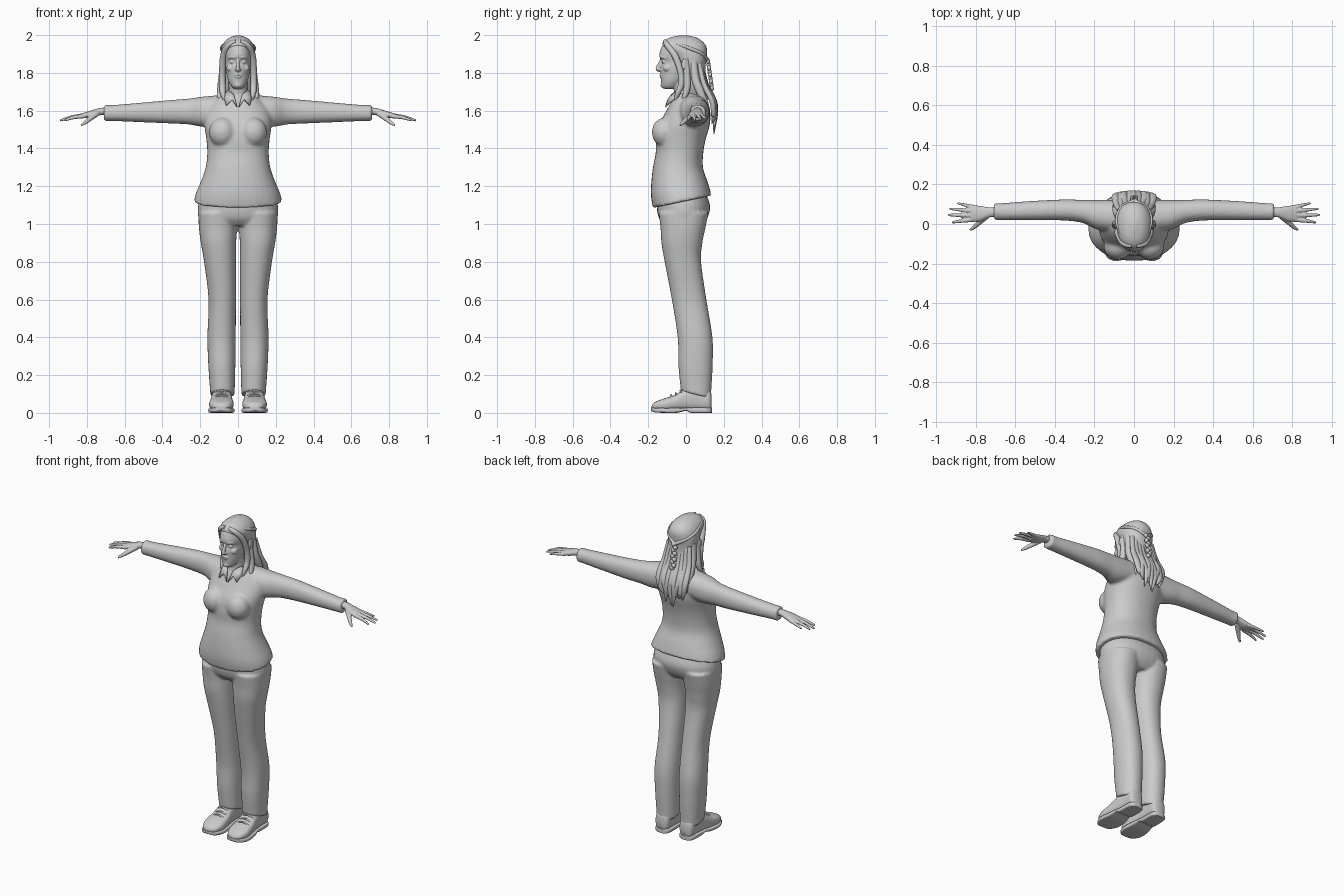
import bpy, bmesh
from math import sin, cos, pi, copysign
from mathutils import Vector, Matrix


def spline(rows, k=5):
    """Catmull-Rom interpolation of tuples."""
    out = []
    for i in range(len(rows) - 1):
        a, b, c, d = rows[max(i - 1, 0)], rows[i], rows[i + 1], rows[min(i + 2, len(rows) - 1)]
        for j in range(k):
            t = j / k
            out.append([0.5 * (2 * q + (r - p) * t + (2 * p - 5 * q + 4 * r - s) * t * t
                               + (3 * q - p - 3 * r + s) * t ** 3) for p, q, r, s in zip(a, b, c, d)])
    return out + [list(rows[-1])]


def skin(bm, rings):
    vs = [[bm.verts.new(p) for p in r] for r in rings]
    n = len(vs[0])
    for a, b in zip(vs, vs[1:]):
        for i in range(n):
            bm.faces.new((a[i], a[(i + 1) % n], b[(i + 1) % n], b[i]))
    bm.faces.new(vs[0])
    bm.faces.new(vs[-1])


def loft(bm, axis, rows, s=1, power=2.2, n=32):
    """Rows: position on axis, min/max of the other two axes, tilt along the last axis."""
    rings = []
    for t, u0, u1, v0, v1, tilt in spline([tuple(r) + (0,) * (6 - len(r)) for r in rows]):
        ring = []
        for i in range(n):
            c, d = cos(2 * pi * i / n), sin(2 * pi * i / n)
            u = (u0 + u1) / 2 + (u1 - u0) / 2 * copysign(abs(c) ** (2 / power), c)
            v = (v0 + v1) / 2 + (v1 - v0) / 2 * copysign(abs(d) ** (2 / power), d)
            w = t + tilt * v
            x, y, z = {'X': (w, u, v), 'Y': (u, w, v), 'Z': (u, v, w)}[axis]
            ring.append((s * x, y, z))
        rings.append(ring)
    skin(bm, rings)


def tube(bm, pts, s=1, flat=1.0, ref=(0, 1, 0), n=10):
    """Points: x, y, z, radius. flat thins the tube along ref."""
    path = spline(pts)
    rings = []
    for i, (x, y, z, r) in enumerate(path):
        d = Vector(path[min(i + 1, len(path) - 1)][:3]) - Vector(path[max(i - 1, 0)][:3])
        a = d.cross(Vector(ref)).normalized()
        b = a.cross(d).normalized()
        ring = [Vector((x, y, z)) + max(r, 0.001) * (a * cos(2 * pi * j / n) + b * flat * sin(2 * pi * j / n))
                for j in range(n)]
        rings.append([(s * p.x, p.y, p.z) for p in ring])
    skin(bm, rings)


def blob(bm, c, r):
    bmesh.ops.create_uvsphere(bm, u_segments=20, v_segments=12, radius=1,
                              matrix=Matrix.Translation(c) @ Matrix.Diagonal((*r, 1)))


def make(name, bm, voxel=0, smooth=4):
    bmesh.ops.recalc_face_normals(bm, faces=bm.faces)
    me = bpy.data.meshes.new(name)
    bm.to_mesh(me)
    bm.free()
    ob = bpy.data.objects.new(name, me)
    bpy.context.collection.objects.link(ob)
    if voxel:
        m = ob.modifiers.new("merge", 'REMESH')
        m.mode, m.voxel_size, m.use_smooth_shade = 'VOXEL', voxel, True
        m = ob.modifiers.new("soften", 'SMOOTH')
        m.factor, m.iterations = 0.5, smooth
    bpy.ops.object.select_all(action='DESELECT')
    bpy.context.view_layer.objects.active = ob
    ob.select_set(True)
    if voxel:
        bpy.ops.object.shade_smooth()
    else:
        bpy.ops.object.shade_smooth_by_angle(angle=0.9)
    return ob


SIDES = (1, -1)

# Sweater: torso, bust and sleeves merged
bm = bmesh.new()
torso = [(1.122, .235, -.175, .135, .21), (1.17, .222, -.185, .125, .15), (1.22, .2, -.185, .113, .07),
         (1.3, .171, -.175, .09, 0), (1.38, .163, -.16, .092, 0), (1.45, .168, -.16, .105, 0),
         (1.52, .178, -.148, .125, 0), (1.58, .175, -.115, .13, 0), (1.63, .15, -.088, .12, 0),
         (1.668, .11, -.07, .1, 0), (1.692, .07, -.055, .07, 0)]
loft(bm, 'Z', [(z, -w, w, f, b, t) for z, w, f, b, t in torso])
arm = [(.06, -.04, .12, 1.53, 1.685), (.18, -.03, .122, 1.515, 1.675), (.26, .005, .122, 1.527, 1.664),
       (.36, .018, .124, 1.532, 1.656), (.54, .02, .115, 1.54, 1.64), (.66, .02, .106, 1.545, 1.63),
       (.695, .02, .106, 1.545, 1.63), (.71, .018, .108, 1.542, 1.633)]
for s in SIDES:
    loft(bm, 'X', arm, s)
    blob(bm, (s * .082, -.113, 1.485), (.072, .068, .078))
make("sweater", bm, .009, 5)

# Trousers: seat and two legs merged
bm = bmesh.new()
loft(bm, 'Z', [(.99, -.17, .17, -.11, .08), (1.03, -.208, .208, -.143, .112),
               (1.09, -.212, .212, -.155, .128), (1.15, -.2, .2, -.15, .11)])
leg = [(1.06, 0, .21, -.145, .12), (.98, .004, .207, -.135, .103), (.9, .01, .197, -.13, .087),
       (.8, .011, .18, -.113, .08), (.6, .011, .156, -.075, .108), (.4, .012, .162, -.044, .14),
       (.25, .014, .157, -.04, .141), (.14, .017, .149, -.03, .134, -.15), (.11, .018, .147, -.027, .133, -.25)]
for s in SIDES:
    loft(bm, 'Z', leg, s)
make("trousers", bm, .0075, 4)

# Shoes, soles and laces
for s in SIDES:
    side = "left" if s > 0 else "right"
    upper = [(-.182, .08, .1, .02, .035), (-.168, .045, .13, .015, .055), (-.12, .024, .152, .01, .075),
             (-.06, .026, .148, .01, .095), (-.01, .033, .14, .01, .125), (.06, .037, .133, .01, .14),
             (.12, .04, .13, .01, .125), (.135, .06, .11, .02, .1)]
    bm = bmesh.new()
    loft(bm, 'Y', upper, s, 2.6)
    make(side + "_shoe", bm)
    bm = bmesh.new()
    loft(bm, 'Y', [(-.186, .075, .105, .012, .03), (-.17, .04, .135, .004, .028), (-.12, .019, .157, 0, .026),
                   (-.05, .022, .152, 0, .026), (0, .032, .142, .01, .028), (.03, .034, .138, 0, .028),
                   (.115, .036, .134, 0, .028), (.138, .06, .11, 0, .028)], s, 5)
    make(side + "_sole", bm)
    bm = bmesh.new()
    for y, z in ((-.075, .092), (-.05, .103), (-.025, .118)):
        tube(bm, [(.05, y, z - .012, .005), (.087, y - .004, z + .002, .005), (.124, y, z - .012, .005)], s)
    make(side + "_laces", bm)

# Hands: palm, fingers and thumb merged
fingers = [[(.81, .022, 1.572, .012), (.87, .016, 1.564, .01), (.92, .008, 1.548, .006)],
           [(.81, .044, 1.576, .012), (.88, .044, 1.566, .01), (.942, .046, 1.548, .006)],
           [(.81, .066, 1.576, .012), (.87, .071, 1.567, .0095), (.934, .077, 1.552, .006)],
           [(.8, .084, 1.573, .011), (.85, .095, 1.566, .009), (.895, .106, 1.556, .005)],
           [(.745, .04, 1.585, .015), (.785, .006, 1.556, .013), (.808, -.015, 1.538, .0105),
            (.83, -.031, 1.522, .006)]]
for s in SIDES:
    bm = bmesh.new()
    loft(bm, 'X', [(.68, .036, .086, 1.578, 1.618), (.73, .034, .084, 1.576, 1.614),
                   (.78, .014, .092, 1.562, 1.6), (.825, .012, .094, 1.56, 1.586)], s)
    for f in fingers:
        tube(bm, f, s)
    make("left_hand" if s > 0 else "right_hand", bm, .004, 2)

# Head: skull, neck and facial features merged
bm = bmesh.new()
skull = [(1.716, .022, -.118, -.05), (1.73, .037, -.129, -.03), (1.76, .052, -.132, 0), (1.8, .062, -.134, .05),
         (1.83, .067, -.134, .07), (1.858, .069, -.128, .08), (1.885, .071, -.141, .085), (1.91, .071, -.139, .09),
         (1.945, .065, -.125, .085), (1.975, .048, -.095, .06), (1.988, .02, -.05, .03)]
loft(bm, 'Z', [(z, -w, w, f, b) for z, w, f, b in skull], power=2.1)
loft(bm, 'Z', [(1.6, -.06, .06, -.05, .075), (1.68, -.05, .05, -.062, .05), (1.77, -.05, .05, -.07, .05)])
tube(bm, [(0, -.128, 1.872, .008), (0, -.142, 1.845, .009), (0, -.15, 1.82, .011), (0, -.138, 1.812, .008)],
     ref=(1, 0, 0))
blob(bm, (0, -.152, 1.821), (.009, .009, .008))
blob(bm, (0, -.132, 1.789), (.022, .009, .005))
blob(bm, (0, -.13, 1.778), (.019, .009, .006))
blob(bm, (0, -.121, 1.735), (.02, .014, .015))
for s in SIDES:
    blob(bm, (s * .011, -.142, 1.816), (.007, .009, .006))
    blob(bm, (s * .029, -.116, 1.858), (.015, .012, .009))
    blob(bm, (s * .04, -.098, 1.825), (.021, .023, .02))
    blob(bm, (s * .091, -.008, 1.845), (.008, .017, .03))
    tube(bm, [(.012, -.134, 1.878, .005), (.03, -.13, 1.884, .006), (.05, -.112, 1.877, .004)], s)
make("head", bm, .004, 2)

# Hair cap over the crown and back of the head
bm = bmesh.new()
cap = [(1.66, .06, .01, .12), (1.72, .083, -.01, .115), (1.78, .089, -.03, .105), (1.84, .09, -.045, .104),
       (1.89, .092, -.075, .11), (1.93, .088, -.118, .11), (1.96, .075, -.122, .094), (1.985, .048, -.09, .06),
       (1.998, .012, -.035, .01)]
loft(bm, 'Z', [(z, -w, w, f, b) for z, w, f, b in cap], n=40)
make("hair_cap", bm)

# Loose locks hanging down the back
bm = bmesh.new()
for i in range(9):
    u = (i - 4) / 4
    wig = .008 * sin(i * 2.4)
    tip = 1.46 + .07 * abs(u) + .025 * (i % 3)
    back = .012 * (1 - u * u)
    tube(bm, [(u * .07, .07 + back, 1.85, .016), (u * .084, .095 + back, 1.74, .02),
              (u * .092 + wig, .138 + back, 1.65, .021), (u * .08 - wig, .145 + back, 1.58, .018),
              (u * .07 + wig, .137 + back, tip, .003)], flat=.7)
make("back_locks", bm)

# Front locks framing the face, and side locks over the shoulders
bm = bmesh.new()
for s in SIDES:
    tube(bm, [(.012, -.112, 1.968, .01), (.052, -.098, 1.945, .016), (.076, -.058, 1.89, .018),
              (.083, -.03, 1.81, .017), (.083, -.025, 1.74, .017), (.08, -.045, 1.69, .014),
              (.066, -.06, 1.64, .003)], s)
    tube(bm, [(.078, .0, 1.88, .016), (.084, .005, 1.79, .018), (.092, .005, 1.72, .018),
              (.098, -.01, 1.67, .012), (.085, -.04, 1.645, .003)], s)
    tube(bm, [(.075, .04, 1.86, .02), (.082, .05, 1.77, .022), (.088, .075, 1.7, .022), (.09, .11, 1.62, .014),
              (.085, .12, 1.57, .003)], s)
make("front_locks", bm)

# Braided bands meeting behind the head
bm = bmesh.new()
for s in SIDES:
    tube(bm, [(.07, -.05, 1.955, .007), (.087, .02, 1.93, .009), (.062, .085, 1.9, .01), (0, .116, 1.865, .011)],
         s, ref=(0, 0, 1))
for i in range(9):
    blob(bm, ((-1) ** i * .007, .117 + .0025 * i, 1.862 - .018 * i), (.014, .011, .014))
make("braids", bm)

# Shirt collar: band and two pointed flaps
bm = bmesh.new()
loft(bm, 'Z', [(1.655, -.072, .072, -.07, .08, .12), (1.685, -.064, .064, -.066, .072, .12),
               (1.7, -.056, .056, -.062, .064, .12)])
make("collar_band", bm)
for s in SIDES:
    bm = bmesh.new()
    pts = [(.052, -.045, 1.708), (.078, -.035, 1.685), (.062, -.102, 1.628), (.032, -.095, 1.658), (.004, -.108, 1.618),
           (.022, -.075, 1.685)]
    v = [bm.verts.new((s * x, y, z)) for x, y, z in pts]
    bm.faces.new((v[0], v[1], v[2], v[3]))
    bm.faces.new((v[0], v[3], v[4], v[5]))
    ob = make("left_collar_flap" if s > 0 else "right_collar_flap", bm)
    m = ob.modifiers.new("thickness", 'SOLIDIFY')
    m.thickness, m.offset = .008, 0
